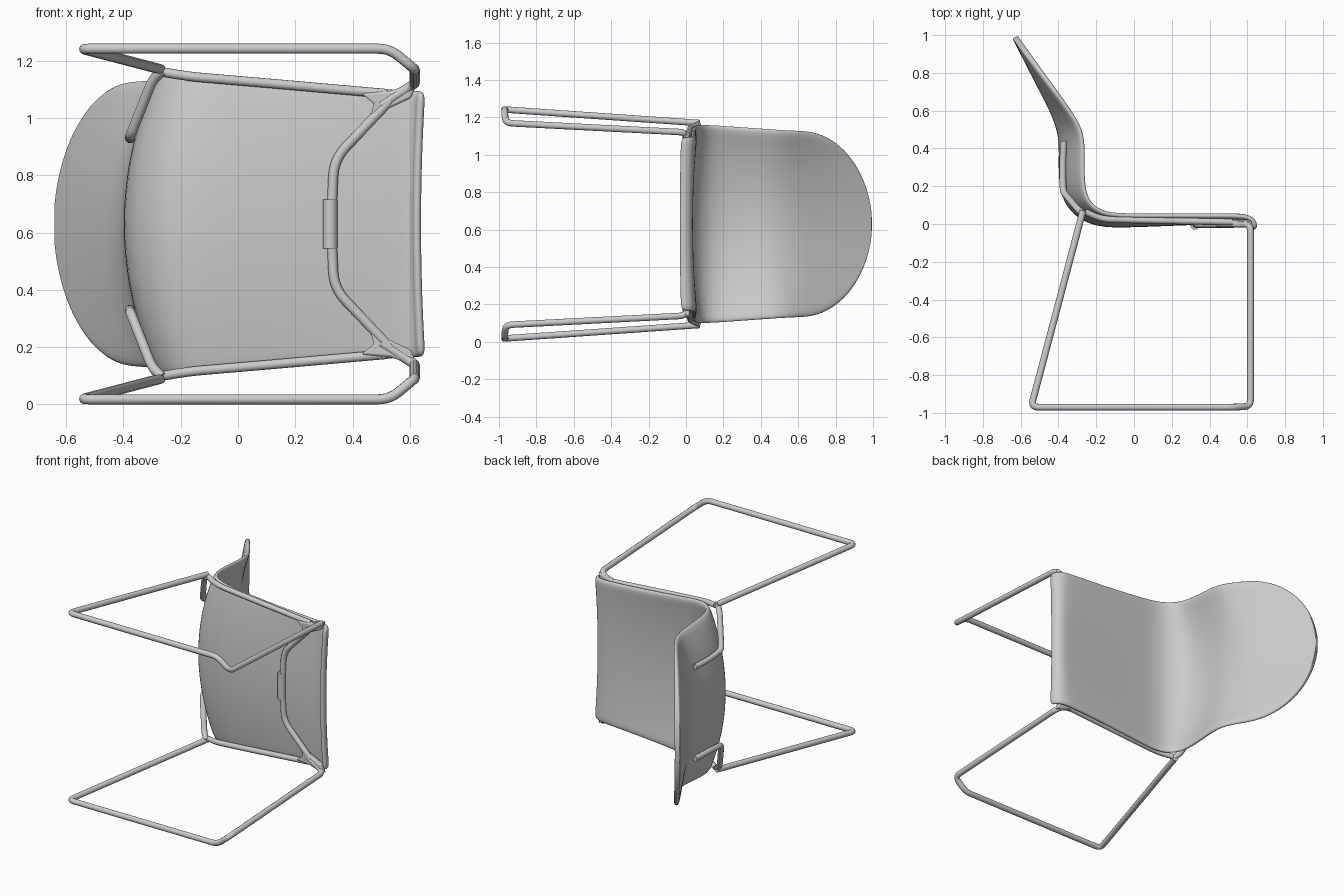
import bpy, bmesh, math
from mathutils import Vector

if "Cube" in bpy.data.objects:
    bpy.data.objects.remove(bpy.data.objects["Cube"])

MID = 0.63          # the chair lies on its side, symmetric about z = MID
TUBE = 0.018

grey = bpy.data.materials.new("light_grey")
grey.diffuse_color = (0.6, 0.6, 0.6, 1)
grey.use_nodes = True
grey.node_tree.nodes["Principled BSDF"].inputs["Base Color"].default_value = grey.diffuse_color


def finish(obj, angle=40):
    obj.data.materials.append(grey)
    bpy.ops.object.select_all(action='DESELECT')
    obj.select_set(True)
    bpy.context.view_layer.objects.active = obj
    bpy.ops.object.shade_smooth_by_angle(angle=math.radians(angle))


def fillet(pts, r, n=5):
    """Round the inner corners of a polyline."""
    pts = [Vector(p) for p in pts]
    out = [pts[0]]
    for a, b, c in zip(pts, pts[1:], pts[2:]):
        s = b + (a - b).normalized() * min(r, (a - b).length * 0.45)
        e = b + (c - b).normalized() * min(r, (c - b).length * 0.45)
        for i in range(n + 1):
            t = i / n
            out.append(s * (1 - t) ** 2 + b * 2 * t * (1 - t) + e * t ** 2)
    return out + [pts[-1]]


def tube(name, pts, radius=TUBE, r=0.05):
    """Sweep a round tube along a path, as a mesh."""
    path = fillet(pts, r)
    cu = bpy.data.curves.new(name, 'CURVE')
    cu.dimensions = '3D'
    cu.bevel_depth = radius
    cu.bevel_resolution = 3
    cu.use_fill_caps = True
    sp = cu.splines.new('POLY')
    sp.points.add(len(path) - 1)
    for p, v in zip(sp.points, path):
        p.co = (*v, 1)
    obj = bpy.data.objects.new(name, cu)
    bpy.context.collection.objects.link(obj)
    bpy.ops.object.select_all(action='DESELECT')
    obj.select_set(True)
    bpy.context.view_layer.objects.active = obj
    bpy.ops.object.convert(target='MESH')
    obj = bpy.context.object
    finish(obj)
    return obj


def both(pts):
    """Path given with z measured from the middle, for each side."""
    return [("upper", [(x, y, MID + z) for x, y, z in pts]),
            ("lower", [(x, y, MID - z) for x, y, z in pts])]


# Seat and back shell: centre x, y, edge x, y, half width
rows = [(.627, -.035, .642, -.028, .463), (.624, .005, .638, .015, .466),
        (.595, .023, .60, .040, .468), (.53, .020, .52, .045, .472),
        (.30, .010, .30, .045, .485), (.00, -.002, .05, .045, .508),
        (-.17, -.005, -.10, .047, .525), (-.27, .030, -.18, .065, .532),
        (-.34, .090, -.235, .11, .532), (-.38, .18, -.265, .18, .528),
        (-.385, .32, -.268, .32, .518), (-.38, .44, -.265, .46, .508),
        (-.405, .54, -.30, .54, .503), (-.44, .62, -.355, .62, .50)]
for i in range(1, 11):                     # rounded top of the back
    t = math.radians(87) * i / 10
    s = math.sin(t)
    y = .62 + .37 * s
    rows.append((-.44 - .19 * s, y, -.355 - .275 * s, y, .5 * math.cos(t)))

N = 16
bm = bmesh.new()
grid = []
for cx, cy, ex, ey, hw in rows:
    line = []
    for j in range(N + 1):
        v = 2 * j / N - 1
        w = v * v
        line.append(bm.verts.new((cx + (ex - cx) * w, cy + (ey - cy) * w, MID + hw * v)))
    grid.append(line)
for a, b in zip(grid, grid[1:]):
    for j in range(N):
        bm.faces.new((a[j], a[j + 1], b[j + 1], b[j]))
bmesh.ops.recalc_face_normals(bm, faces=bm.faces)
me = bpy.data.meshes.new("seat_shell")
bm.to_mesh(me)
bm.free()
shell = bpy.data.objects.new("seat_shell", me)
bpy.context.collection.objects.link(shell)
sol = shell.modifiers.new("thickness", 'SOLIDIFY')
sol.thickness = 0.032
sol.offset = 0
sub = shell.modifiers.new("smooth", 'SUBSURF')
sub.levels = sub.render_levels = 2
finish(shell, 60)

# Sled legs: rear leg, floor runner, front leg, one loop per side
for side, p in both([(-.27, .07, .54), (-.545, -.97, .612), (.53, -.97, .612),
                     (.617, -.965, .54), (.617, .0, .49), (.50, -.002, .415)]):
    tube("leg_loop_" + side, p, r=0.04)

# Back supports: from the rear leg around the shell and up the back
for side, p in both([(-.265, .05, .535), (-.30, .08, .50), (-.375, .17, .31),
                     (-.378, .30, .30), (-.372, .44, .30)]):
    tube("back_support_" + side, p, r=0.03)

# Side rails under the seat
for side, p in both([(-.26, .065, .53), (-.17, .025, .515), (.10, .018, .492), (.52, .010, .455)]):
    tube("side_rail_" + side, p, radius=0.017)

# Front cross bar under the seat
tube("front_cross_bar", [(.53, -.002, MID + .43), (.335, -.004, MID + .225),
                         (.325, -.004, MID), (.335, -.004, MID - .225),
                         (.53, -.002, MID - .43)], r=0.06)
tube("cross_bar_pad", [(.322, -.006, MID - .085), (.322, -.006, MID),
                       (.322, -.006, MID + .085)], radius=0.025)

# Gusset plates joining rail, cross bar and front leg
outline = [(.625, .495), (.605, .44), (.53, .405), (.46, .37), (.475, .42), (.43, .455), (.53, .465)]
for side, sgn in (("upper", 1), ("lower", -1)):
    bm = bmesh.new()
    face = bm.faces.new([bm.verts.new((x, -.015, MID + sgn * z)) for x, z in outline])
    ext = bmesh.ops.extrude_face_region(bm, geom=[face])
    top = [g for g in ext["geom"] if isinstance(g, bmesh.types.BMVert)]
    bmesh.ops.translate(bm, verts=top, vec=(0, .035, 0))
    bmesh.ops.recalc_face_normals(bm, faces=bm.faces)
    me = bpy.data.meshes.new("gusset_" + side)
    bm.to_mesh(me)
    bm.free()
    gusset = bpy.data.objects.new("gusset_" + side, me)
    bpy.context.collection.objects.link(gusset)
    bev = gusset.modifiers.new("round", 'BEVEL')
    bev.width = 0.008
    bev.segments = 2
    finish(gusset)
